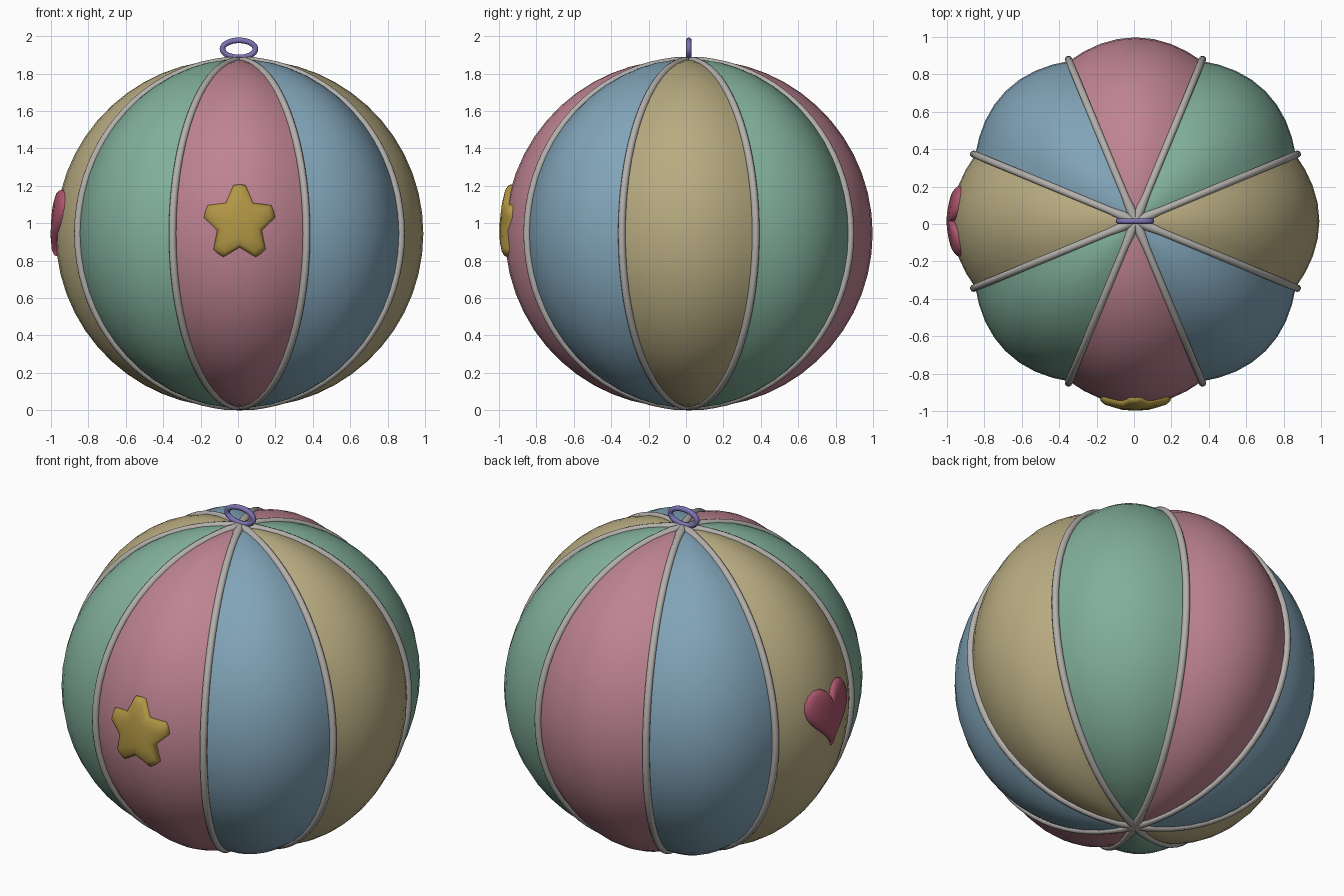
import bpy, bmesh
from math import sin, cos, asin, pi, radians
from mathutils import Vector

if "Cube" in bpy.data.objects:
    bpy.data.objects.remove(bpy.data.objects["Cube"])

C = Vector((0.008, 0.015, 0.945))  # ball centre


def material(name, rgb):
    m = bpy.data.materials.new(name)
    m.diffuse_color = (*rgb, 1)
    m.use_nodes = True
    m.node_tree.nodes["Principled BSDF"].inputs["Base Color"].default_value = m.diffuse_color
    return m


def finish(name, bm, mat, angle=50):
    bmesh.ops.remove_doubles(bm, verts=bm.verts, dist=0.0002)
    bmesh.ops.recalc_face_normals(bm, faces=bm.faces)
    me = bpy.data.meshes.new(name)
    bm.to_mesh(me)
    bm.free()
    me.materials.append(mat)
    ob = bpy.data.objects.new(name, me)
    bpy.context.collection.objects.link(ob)
    bpy.ops.object.select_all(action='DESELECT')
    bpy.context.view_layer.objects.active = ob
    ob.select_set(True)
    bpy.ops.object.shade_smooth_by_angle(angle=radians(angle))
    return ob


# Puffed panel surface: azimuth of the panel, offset from its middle, latitude
def surface(phi, a, t, h=0.0):
    d = 0.927 + 0.056 * cos(4 * a) * cos(t) + h
    return C + d * Vector((cos(t) * cos(phi + a), cos(t) * sin(phi + a), sin(t)))


def skin(bm, rows, closed):
    vs = [[bm.verts.new(p) for p in r] for r in rows]
    n = len(vs[0])
    for r0, r1 in zip(vs, vs[1:]):
        for i in range(n if closed else n - 1):
            j = (i + 1) % n
            bm.faces.new((r0[i], r0[j], r1[j], r1[i]))


# Eight coloured panels
colours = [material("pink", (.52, .23, .29)), material("blue", (.22, .37, .48)),
           material("yellow", (.48, .41, .22)), material("green", (.22, .43, .33))]
NA, NT = 8, 28
for k in range(8):
    phi = -pi / 2 + k * pi / 4
    bm = bmesh.new()
    rows = [[surface(phi, (i / NA - .5) * pi / 4, (j / NT - .5) * pi)
             for i in range(NA + 1)] for j in range(NT + 1)]
    skin(bm, rows, False)
    finish(f"panel_{k + 1}", bm, colours[k % 4])

# Piping along the seams, thicker where it gathers at both poles
piping = material("piping_grey", (.45, .43, .41))
for k in range(8):
    phi = -pi / 2 + (k + .5) * pi / 4
    radial, side = Vector((cos(phi), sin(phi), 0)), Vector((-sin(phi), cos(phi), 0))
    bm = bmesh.new()
    rows = []
    N = 40
    for j in range(N + 1):
        t = (j / N - .5) * pi
        out = radial * cos(t) + Vector((0, 0, sin(t)))
        r = 0.026 if 0.03 < cos(t) < 0.1 else 0.02
        p = C + radial * 0.936 * cos(t) + Vector((0, 0, 0.925 * sin(t)))
        rows.append([p + (out * min(r, .022) * cos(q) + side * r * sin(q))
                     for q in (2 * pi * i / 10 for i in range(10))])
    skin(bm, rows, True)
    finish(f"seam_piping_{k + 1}", bm, piping)


# Puffy applique wrapped onto the ball
def applique(name, outline, phi, z, mat, puff):
    bm = bmesh.new()
    rows = []
    for s, h in ((1, -.03), (1, .006), (.95, .6 * puff), (.83, .9 * puff),
                 (.5, puff), (0, puff)):
        rows.append([surface(phi, asin(u * s / .98),
                             asin((w * s + z - C.z) / .94), h) for u, w in outline])
    skin(bm, rows, True)
    finish(name, bm, mat, 60)


# Star on the front
star = []
for k in range(5):
    a = pi / 2 + k * 2 * pi / 5
    star += [(.195 * cos(a + o), .195 * sin(a + o)) for o in (-.17, 0, .17)]
    star.append((.125 * cos(a + pi / 5), .125 * sin(a + pi / 5)))
applique("star_patch", star, -pi / 2, 1.0, material("gold", (.45, .31, .06)), .03)

# Heart on the left side
heart = []
for k in range(32):
    q = 2 * pi * k / 32
    heart.append((.0121 * 16 * sin(q) ** 3,
                  .0118 * (13 * cos(q) - 5 * cos(2 * q) - 2 * cos(3 * q) - cos(4 * q))))
applique("heart_patch", heart, pi, 1.03, material("rose", (.4, .09, .15)), .027)

# Oval hanging ring
bm = bmesh.new()
rows = []
for k in range(33):
    q = 2 * pi * k / 32
    mid = Vector((C.x - .003 + .088 * cos(q), C.y, 1.932 + .046 * sin(q)))
    n = Vector((.046 * cos(q), 0, .088 * sin(q))).normalized()
    rows.append([mid + .015 * (n * cos(b) + Vector((0, 1, 0)) * sin(b))
                 for b in (2 * pi * i / 10 for i in range(10))])
skin(bm, rows, True)
finish("hanging_ring", bm, material("purple", (.2, .17, .45)))
